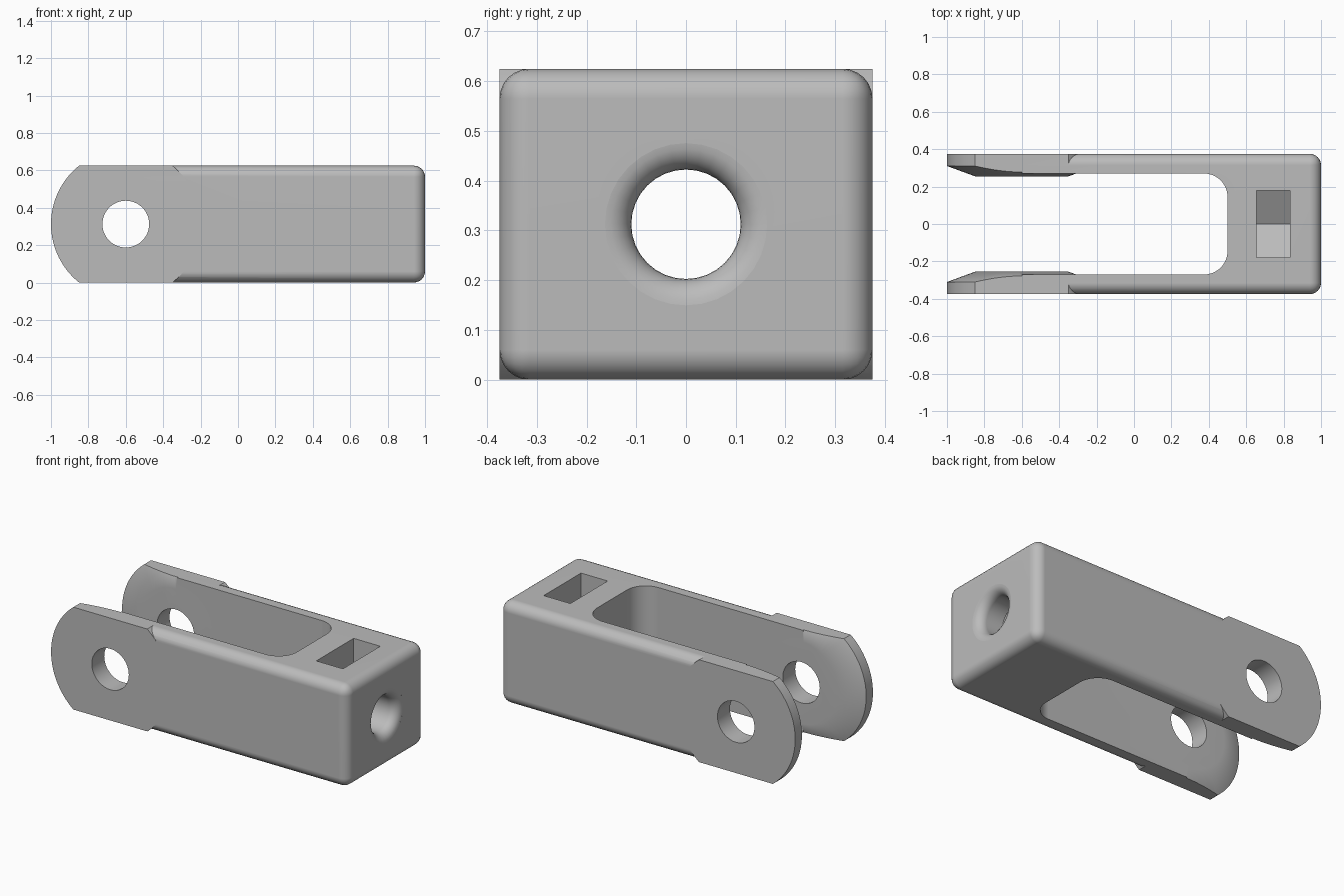
import bpy, bmesh, math
from mathutils import Vector

old = bpy.data.objects.get("Cube")
if old:
    bpy.data.objects.remove(old, do_unlink=True)

LENGTH_END, HALF_W, HEIGHT = 1.0, 0.375, 0.625
MID = HEIGHT / 2
PIN_X = -0.6

metal = bpy.data.materials.new("plain grey metal")
metal.use_nodes = True
grey = (0.5, 0.5, 0.5, 1)
metal.diffuse_color = grey
metal.node_tree.nodes["Principled BSDF"].inputs["Base Color"].default_value = grey


def make_object(name, bm):
    bmesh.ops.recalc_face_normals(bm, faces=bm.faces)
    mesh = bpy.data.meshes.new(name)
    bm.to_mesh(mesh)
    bm.free()
    mesh.materials.append(metal)
    obj = bpy.data.objects.new(name, mesh)
    bpy.context.collection.objects.link(obj)
    return obj


def box(name, low, high, radius=0, segments=6, edge_rule=None):
    """Box between two corners, rounding the edges picked by edge_rule."""
    bm = bmesh.new()
    bmesh.ops.create_cube(bm, size=1)
    for v in bm.verts:
        v.co = Vector([a + (c + 0.5) * (b - a) for a, b, c in zip(low, high, v.co)])
    if radius:
        edges = [e for e in bm.edges if edge_rule(*[v.co for v in e.verts])]
        bmesh.ops.bevel(bm, geom=edges, offset=radius, segments=segments,
                        profile=0.5, affect='EDGES')
    return make_object(name, bm)


def lathe(name, profile, axis, centre, steps):
    """Closed solid of revolution; profile holds (position along axis, radius)."""
    bm = bmesh.new()
    rings = []
    for along, r in profile:
        ring = []
        for i in range(steps):
            a = math.tau * i / steps
            u, w = r * math.cos(a), r * math.sin(a)
            co = (along, u, w) if axis == 'X' else (u, along, w)
            ring.append(bm.verts.new(Vector(co) + Vector(centre)))
        rings.append(ring)
    for lower, upper in zip(rings, rings[1:]):
        for i in range(steps):
            j = (i + 1) % steps
            bm.faces.new((lower[i], lower[j], upper[j], upper[i]))
    bm.faces.new(rings[0])
    bm.faces.new(rings[-1])
    return make_object(name, bm)


def combine(target, tool, operation):
    mod = target.modifiers.new(operation.title(), 'BOOLEAN')
    mod.operation, mod.solver, mod.object = operation, 'EXACT', tool
    bpy.context.view_layer.objects.active = target
    bpy.ops.object.modifier_apply(modifier=mod.name)
    bpy.data.objects.remove(tool, do_unlink=True)


# Bar with rounded outer edges, left square where it meets the prongs
clevis = box("clevis_body", (PIN_X, -HALF_W, 0), (LENGTH_END, HALF_W, HEIGHT), 0.06, 6,
             lambda a, b: max(a.x, b.x) > 0)

# Open slot with rounded inner corners
slot = box("slot_cutter", (-0.9, -0.27, -0.2), (0.5, 0.27, 0.9), 0.125, 10,
           lambda a, b: min(a.x, b.x) > 0 and abs(a.z - b.z) > 0.5)
combine(clevis, slot, 'DIFFERENCE')

# Round prong ends with conical inner faces, trimmed to the bar height
for side in (-1, 1):
    profile = [(0.255, 0.25), (0.31, 0.4), (HALF_W, 0.4)]
    prong = lathe("prong", [(side * y, r) for y, r in profile], 'Y',
                  (PIN_X, 0, MID), 96)
    trim = box("trim_block", (-2, -1, 0), (1, 1, HEIGHT))
    combine(prong, trim, 'INTERSECT')
    combine(clevis, prong, 'UNION')

# Cross pin hole
pin = lathe("pin_cutter", [(-0.6, 0.125), (0.6, 0.125)], 'Y', (PIN_X, 0, MID), 48)
combine(clevis, pin, 'DIFFERENCE')

# Nut pocket, open at the top with a pointed floor
bm = bmesh.new()
outline = [(-0.18, 0.9), (-0.18, 0.208), (0, 0.105), (0.18, 0.208), (0.18, 0.9)]
face = bm.faces.new([bm.verts.new((0.655, y, z)) for y, z in outline])
extruded = bmesh.ops.extrude_face_region(bm, geom=[face])["geom"]
bmesh.ops.translate(bm, vec=(0.18, 0, 0),
                    verts=[g for g in extruded if isinstance(g, bmesh.types.BMVert)])
combine(clevis, make_object("nut_cutter", bm), 'DIFFERENCE')

# Rod bore with a rounded mouth
flare = 0.055
bore_profile = [(0.3, 0.11)]
for i in range(8):
    t = math.radians(88) * i / 7
    bore_profile.append((LENGTH_END - flare + flare * math.sin(t),
                         0.11 + flare - flare * math.cos(t)))
bore_profile.append((LENGTH_END + 0.1, bore_profile[-1][1]))
bore = lathe("bore_cutter", bore_profile, 'X', (0, 0, MID), 32)
combine(clevis, bore, 'DIFFERENCE')

# Smooth rounded areas, keep crisp edges and flat faces
bpy.ops.object.select_all(action='DESELECT')
clevis.select_set(True)
bpy.context.view_layer.objects.active = clevis
bpy.ops.object.shade_smooth_by_angle(angle=math.radians(25))
weighted = clevis.modifiers.new("Weighted Normals", 'WEIGHTED_NORMAL')
weighted.keep_sharp = True
